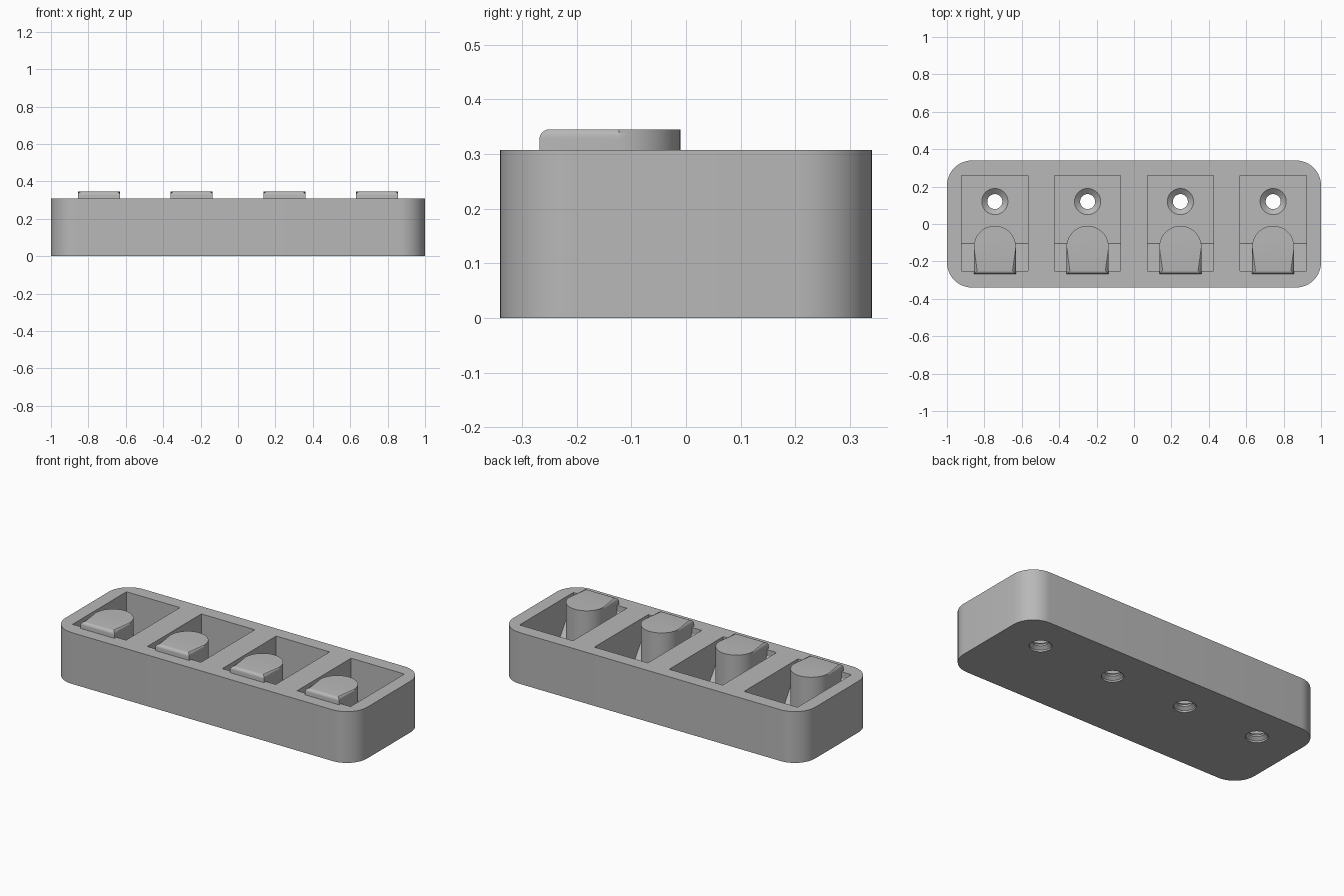
import bpy, bmesh, math

if "Cube" in bpy.data.objects:
    bpy.data.objects.remove(bpy.data.objects["Cube"], do_unlink=True)

HEIGHT, FLOOR = 0.307, 0.06
CENTRES = [-0.744, -0.248, 0.248, 0.744]

grey = bpy.data.materials.new("light_grey")
grey.use_nodes = True
colour = (0.48, 0.48, 0.48, 1)
grey.diffuse_color = colour
for node in grey.node_tree.nodes:
    if node.type == 'BSDF_PRINCIPLED':
        node.inputs["Base Color"].default_value = colour


def make_object(name, bm):
    bmesh.ops.recalc_face_normals(bm, faces=bm.faces)
    mesh = bpy.data.meshes.new(name)
    bm.to_mesh(mesh)
    bm.free()
    mesh.materials.append(grey)
    obj = bpy.data.objects.new(name, mesh)
    bpy.context.collection.objects.link(obj)
    return obj


def select(obj):
    bpy.ops.object.select_all(action='DESELECT')
    obj.select_set(True)
    bpy.context.view_layer.objects.active = obj


def loft(bm, rings):
    """Join rings of points into a closed solid."""
    loops = [[bm.verts.new(p) for p in ring] for ring in rings]
    n = len(loops[0])
    for a, b in zip(loops, loops[1:]):
        for i in range(n):
            j = (i + 1) % n
            bm.faces.new((a[i], a[j], b[j], b[i]))
    bm.faces.new(loops[0][::-1])
    bm.faces.new(loops[-1])


def round_top(bm, z, radius):
    edges = [e for e in bm.edges if all(abs(v.co.z - z) < 1e-5 for v in e.verts)]
    bmesh.ops.bevel(bm, geom=edges, offset=radius, segments=6, profile=0.5,
                    affect='EDGES', clamp_overlap=True)


def cut(target, cutter):
    cutter.hide_render = True
    mod = target.modifiers.new("cut", 'BOOLEAN')
    mod.operation, mod.solver, mod.object = 'DIFFERENCE', 'EXACT', cutter
    select(target)
    bpy.ops.object.modifier_apply(modifier=mod.name)
    bpy.data.objects.remove(cutter, do_unlink=True)


def smooth(obj):
    select(obj)
    bpy.ops.object.shade_smooth_by_angle(angle=math.radians(30))


# Housing: block with round corners and a soft top edge
R = 0.135
outline = []
for k, (sx, sy) in enumerate([(1, 1), (-1, 1), (-1, -1), (1, -1)]):
    for i in range(13):
        a = math.radians(90 * k + 7.5 * i)
        outline.append((sx * (1 - R) + R * math.cos(a), sy * (0.34 - R) + R * math.sin(a)))
bm = bmesh.new()
loft(bm, [[(x, y, z) for x, y in outline] for z in (0, HEIGHT)])
round_top(bm, HEIGHT, 0.03)
housing = make_object("housing", bm)

# Pockets with a sloping front floor
section = [(-0.25, 0.4), (-0.25, 0.27), (-0.105, FLOOR), (0.26, FLOOR), (0.26, 0.4)]
bm = bmesh.new()
for cx in CENTRES:
    loft(bm, [[(cx + side * 0.177, y, z) for y, z in section] for side in (-1, 1)])
cut(housing, make_object("pocket_cutter", bm))

# Screw holes, flared at both ends
bore = [(0.06, -0.02), (0.06, 0.01), (0.04, 0.025), (0.04, 0.035), (0.07, FLOOR), (0.07, 0.09)]
bm = bmesh.new()
for cx in CENTRES:
    loft(bm, [[(cx + r * math.cos(t * math.tau / 40), 0.12 + r * math.sin(t * math.tau / 40), z)
               for t in range(40)] for r, z in bore])
cut(housing, make_object("hole_cutter", bm))
smooth(housing)

# Hook posts: flat front, round back, soft top edge
W = 0.1125
for n, cx in enumerate(CENTRES, 1):
    shape = [(cx - W, -0.268), (cx + W, -0.268)]
    shape += [(cx + W * math.cos(math.pi * i / 24), -0.1225 + W * math.sin(math.pi * i / 24))
              for i in range(25)]
    bm = bmesh.new()
    loft(bm, [[(x, y, z) for x, y in shape] for z in (FLOOR - 0.01, 0.345)])
    round_top(bm, 0.345, 0.018)
    smooth(make_object(f"post_{n}", bm))
